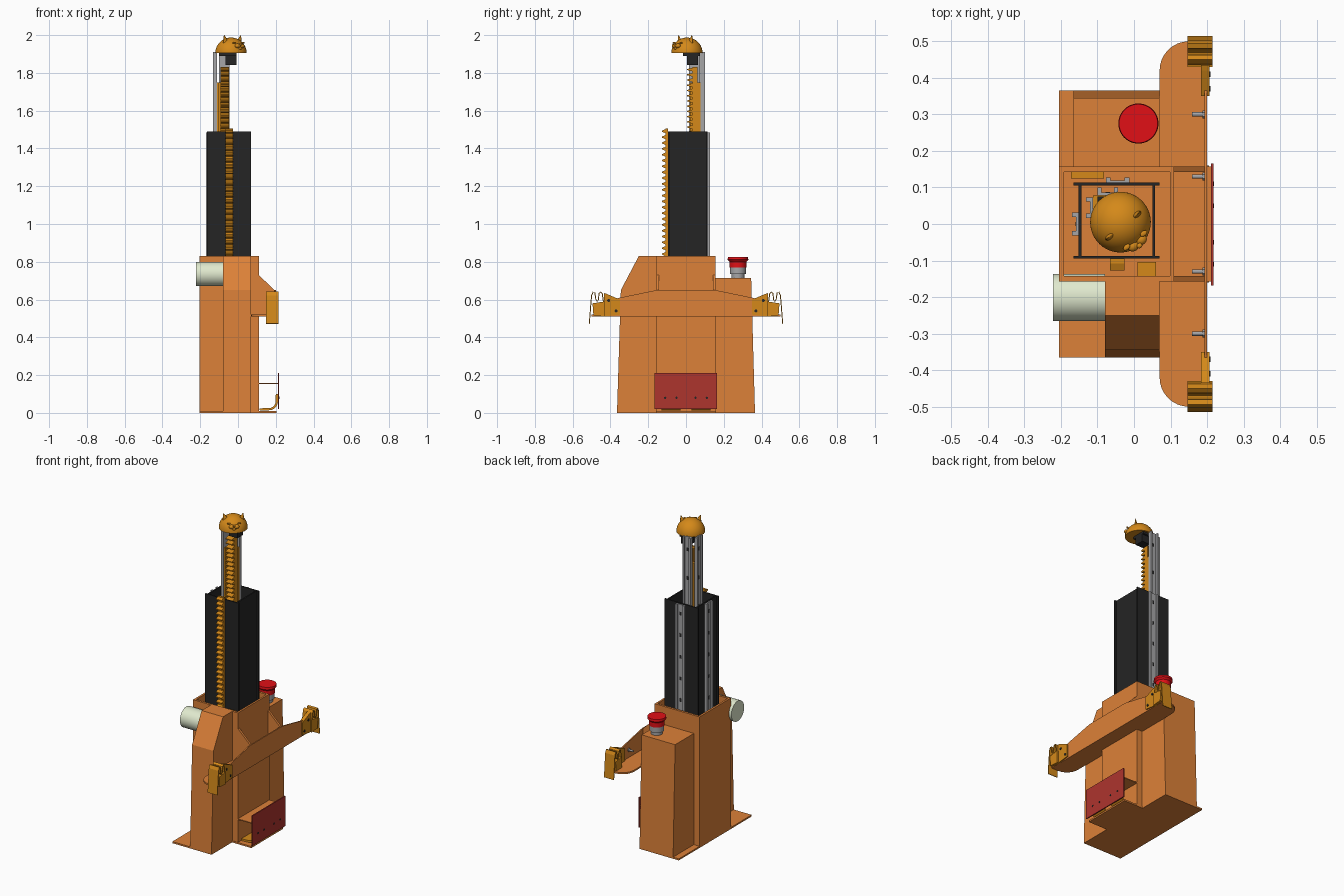
import bpy, bmesh, math
from mathutils import Matrix, Vector

if "Cube" in bpy.data.objects:
    bpy.data.objects.remove(bpy.data.objects["Cube"])


def mat(name, r, g, b):
    m = bpy.data.materials.new(name)
    m.diffuse_color = (r, g, b, 1)
    m.use_nodes = True
    m.node_tree.nodes["Principled BSDF"].inputs["Base Color"].default_value = m.diffuse_color
    return m


ORANGE = mat("orange_paint", 0.72, 0.22, 0.04)
AMBER = mat("amber_plastic", 0.66, 0.25, 0.01)
BLACK = mat("black_panel", 0.018, 0.018, 0.018)
RED = mat("red_button", 0.75, 0.005, 0.008)
BRICK = mat("brick_red_plate", 0.42, 0.035, 0.027)
CREAM = mat("cream_motor", 0.75, 0.82, 0.62)
STEEL = mat("steel", 0.38, 0.38, 0.39)


def finish(name, bm, m, smooth=False):
    bmesh.ops.recalc_face_normals(bm, faces=bm.faces)
    me = bpy.data.meshes.new(name)
    bm.to_mesh(me)
    bm.free()
    if smooth:
        for p in me.polygons:
            p.use_smooth = True
        me.set_sharp_from_angle(angle=math.radians(35))
    ob = bpy.data.objects.new(name, me)
    bpy.context.collection.objects.link(ob)
    me.materials.append(m)
    return ob


def prism(name, pts, axis, a, b, m):
    """Extrude a 2D profile along an axis from a to b."""
    place = {'x': lambda p, t: (t, p[0], p[1]),
             'y': lambda p, t: (p[0], t, p[1]),
             'z': lambda p, t: (p[0], p[1], t)}[axis]
    bm = bmesh.new()
    lo = [bm.verts.new(place(p, a)) for p in pts]
    hi = [bm.verts.new(place(p, b)) for p in pts]
    bm.faces.new(lo)
    bm.faces.new(hi[::-1])
    n = len(pts)
    for i in range(n):
        j = (i + 1) % n
        bm.faces.new((lo[i], lo[j], hi[j], hi[i]))
    return finish(name, bm, m)


def box(name, x0, x1, y0, y1, z0, z1, m):
    return prism(name, [(x0, y0), (x1, y0), (x1, y1), (x0, y1)], 'z', z0, z1, m)


def cyl(name, c, r1, r2, depth, axis, m, seg=48):
    rot = {'x': Matrix.Rotation(math.pi / 2, 4, 'Y'), 'z': Matrix.Identity(4)}[axis]
    bm = bmesh.new()
    bmesh.ops.create_cone(bm, cap_ends=True, segments=seg, radius1=r1, radius2=r2,
                          depth=depth, matrix=Matrix.Translation(c) @ rot)
    return finish(name, bm, m, True)


def ribbon(pts, t):
    """Thicken an open 2D path into a closed profile."""
    v = [Vector(p) for p in pts]
    left, right = [], []
    for i, p in enumerate(v):
        d = (v[min(i + 1, len(v) - 1)] - v[max(i - 1, 0)]).normalized()
        nrm = Vector((-d.y, d.x)) * t / 2
        left.append(tuple(p + nrm))
        right.append(tuple(p - nrm))
    return left + right[::-1]


# Stepped base plate
prism("base_plate", [(-0.205, -0.365), (0.07, -0.365), (0.07, -0.16), (0.205, -0.16),
                     (0.205, 0.16), (0.07, 0.16), (0.07, 0.365), (-0.205, 0.365)],
      'z', 0, 0.01, ORANGE)

# Open-topped central column
for s, x0, x1 in (("rear", -0.205, -0.192), ("front", 0.098, 0.11)):
    box("column_wall_" + s, x0, x1, -0.157, 0.157, 0.01, 0.83, ORANGE)
for s, y0, y1 in (("left", -0.157, -0.143), ("right", 0.143, 0.157)):
    box("column_wall_" + s, -0.192, 0.098, y0, y1, 0.01, 0.83, ORANGE)
box("column_floor", -0.192, 0.098, -0.143, 0.143, 0.6, 0.61, ORANGE)

# Side housings, tapered outward at the foot
prism("motor_housing", [(-0.157, 0.01), (-0.365, 0.01), (-0.345, 0.65), (-0.25, 0.83),
                        (-0.157, 0.83)], 'x', -0.08, 0.07, ORANGE)
prism("button_housing", [(0.157, 0.01), (0.365, 0.01), (0.345, 0.715), (0.157, 0.715)],
      'x', -0.165, 0.07, ORANGE)
cyl("motor", (-0.151, -0.201, 0.735), 0.064, 0.064, 0.142, 'x', CREAM)

# Emergency stop button
E = (0.012, 0.275)
for nm, z0, z1, r1, r2, m in (("collar", 0.715, 0.735, 0.034, 0.034, STEEL),
                              ("ring", 0.735, 0.77, 0.042, 0.042, STEEL),
                              ("neck", 0.77, 0.8, 0.045, 0.045, RED),
                              ("flare", 0.8, 0.811, 0.045, 0.055, RED),
                              ("cap", 0.811, 0.825, 0.055, 0.053, RED)):
    cyl("stop_button_" + nm, (*E, (z0 + z1) / 2), r1, r2, z1 - z0, 'z', m)

# Cross arm: floor with rounded rear corners, face plate, gussets
corner = [(0.15 - 0.08 * math.sin(a), 0.42 + 0.08 * math.cos(a))
          for a in [i * math.pi / 16 for i in range(9)]]
floor = [(0.2, 0.5)] + corner
prism("arm_floor", floor + [(x, -y) for x, y in floor[::-1]], 'z', 0.51, 0.52, ORANGE)
half = [(0.157, 0.65), (0.35, 0.61), (0.43, 0.59), (0.43, 0.51)]
prism("arm_face", half + [(-y, z) for y, z in half[::-1]], 'x', 0.193, 0.2, ORANGE)

for s, side in ((-1, "left"), (1, "right")):
    y0, y1 = sorted((s * 0.143, s * 0.157))
    prism("gusset_" + side, [(0.11, 0.52), (0.193, 0.52), (0.193, 0.65), (0.11, 0.73)],
          'y', y0, y1, ORANGE)
    # Spring clip at the arm tip
    path = [(0.512, 0.472), (0.505, 0.56), (0.5, 0.622), (0.492, 0.64), (0.483, 0.637),
            (0.477, 0.6), (0.47, 0.588), (0.464, 0.6), (0.46, 0.633), (0.451, 0.641),
            (0.443, 0.63), (0.436, 0.58)]
    prism("clip_spring_" + side, [(s * y, z) for y, z in ribbon(path, 0.005)],
          'x', 0.147, 0.215, AMBER)
    prism("clip_block_" + side, [(s * y, z) for y, z in
          [(0.43, 0.51), (0.49, 0.515), (0.495, 0.58), (0.43, 0.59)]], 'x', 0.147, 0.215, AMBER)
    prism("clip_plate_" + side, [(s * y, z) for y, z in
          [(0.35, 0.52), (0.43, 0.51), (0.435, 0.635), (0.42, 0.63), (0.35, 0.6)]],
          'x', 0.184, 0.207, AMBER)
    for i, (y, z) in enumerate([(0.37, 0.54), (0.41, 0.595)]):
        cyl(f"clip_screw_{side}_{i}", (0.207, s * y, z), 0.008, 0.008, 0.005, 'x', BLACK, 16)
    for i, y in enumerate((0.13, 0.3)):
        cyl(f"arm_screw_{side}_{i}", (0.176, s * y, 0.57), 0.006, 0.006, 0.034, 'x', STEEL, 16)
        cyl(f"arm_nut_{side}_{i}", (0.19, s * y, 0.57), 0.011, 0.011, 0.006, 'x', STEEL, 6)
    # Curved foot bracket holding the kick plate
    y0, y1 = sorted((s * 0.03, s * 0.13))
    arc = [(0.165 + 0.04 * math.sin(a), 0.06 - 0.04 * math.cos(a))
           for a in [i * math.pi / 16 for i in range(9)]]
    prism("plate_bracket_" + side, ribbon([(0.115, 0.018)] + arc + [(0.206, 0.1)], 0.012),
          'y', y0, y1, AMBER)
    for i, y in enumerate((0.05, 0.11)):
        cyl(f"plate_screw_{side}_{i}", (0.218, s * y, 0.08), 0.006, 0.006, 0.003, 'x', BLACK, 16)

# Kick plate and its thin shelf
box("kick_plate", 0.211, 0.218, -0.168, 0.165, 0.02, 0.21, BRICK)
box("kick_plate_shelf", 0.11, 0.211, -0.157, 0.157, 0.153, 0.159, ORANGE)

# Black telescoping tower made of four panels
for s, y in (("front", -0.095), ("rear", 0.105)):
    box("tower_panel_" + s, -0.165, 0.07, y, y + 0.008, 0.75, 1.49, BLACK)
for s, x in (("left", -0.152), ("right", 0.05)):
    box("tower_panel_" + s, x, x + 0.008, -0.087, 0.105, 0.75, 1.49, BLACK)


def rack(name, x0, x1, yback, yroot, ytip, z0, z1, n):
    p = (z1 - z0) / n
    pts = [(yback, z1), (yback, z0)]
    for i in range(n):
        z = z0 + i * p
        pts += [(yroot, z), (yroot, z + 0.2 * p), (ytip, z + 0.45 * p),
                (ytip, z + 0.65 * p), (yroot, z + 0.9 * p)]
    return prism(name, pts + [(yroot, z1)], 'x', x0, x1, AMBER)


rack("outer_rack", -0.066, -0.026, -0.095, -0.108, -0.127, 0.7, 1.505, 26)
rack("inner_rack", -0.092, -0.048, 0.062, 0.035, 0.006, 1.0, 1.83, 30)


def rail(name, c, half_w, out, facing, z0, z1):
    """C-section slide rail with dark mounting slots; v points away from the tower."""
    h, lip = half_w, half_w * 0.4
    prof = [(-h, 0), (h, 0), (h, out), (h - lip, out), (h - lip, out * 0.4),
            (lip - h, out * 0.4), (lip - h, out), (-h, out)]

    def place(u, v):
        return (c[0] - v, c[1] + u) if facing == 'x' else (c[0] + u, c[1] + v)
    prism(name, [place(u, v) for u, v in prof], 'z', z0, z1, STEEL)
    for i in range(5):
        z = z0 + (z1 - z0) * (0.1 + 0.2 * i)
        (xa, ya), (xb, yb) = place(-0.006, out * 0.35), place(0.006, out * 0.45)
        box(f"{name}_slot_{i}", min(xa, xb), max(xa, xb), min(ya, yb), max(ya, yb),
            z, z + 0.022, BLACK)


rail("outer_rail_left", (-0.152, 0.0), 0.032, 0.018, 'x', 0.8, 1.485)
rail("outer_rail_rear", (-0.045, 0.113), 0.032, 0.014, 'y', 0.8, 1.485)
rail("inner_rail_left", (-0.112, 0.045), 0.028, 0.02, 'x', 1.0, 1.91)
rail("inner_rail_rear", (-0.072, 0.078), 0.028, 0.022, 'y', 1.0, 1.91)

# Amber angle carrying the inner rails, and guide blocks inside the column
prism("inner_angle", [(-0.112, 0.02), (-0.1, 0.02), (-0.1, 0.062), (-0.045, 0.062),
                      (-0.045, 0.078), (-0.112, 0.078)], 'z', 1.0, 1.75, AMBER)
box("guide_block_rear", -0.172, -0.082, 0.125, 0.143, 0.7, 0.81, AMBER)
box("guide_block_front", 0.01, 0.06, -0.142, -0.104, 0.7, 0.81, AMBER)

# Head mount
box("head_mount_block", -0.066, -0.008, 0.006, 0.064, 1.843, 1.895, BLACK)
box("head_mount_plate", -0.1, -0.008, -0.015, 0.075, 1.89, 1.907, BLACK)

# Domed animal head, turned toward the front right corner
C = Vector((-0.037, 0.005, 1.905))
turn = Matrix.Translation(C) @ Matrix.Rotation(math.radians(-51), 4, 'Z')


def ball(name, loc, size):
    bm = bmesh.new()
    bmesh.ops.create_uvsphere(bm, u_segments=20, v_segments=12, radius=1, matrix=turn
                              @ Matrix.Translation(loc) @ Matrix.Diagonal((*size, 1)))
    return finish(name, bm, AMBER, True)


bm = bmesh.new()
bmesh.ops.create_uvsphere(bm, u_segments=48, v_segments=32, radius=1)
bmesh.ops.bisect_plane(bm, geom=bm.verts[:] + bm.edges[:] + bm.faces[:], plane_co=(0, 0, 0),
                       plane_no=(0, 0, -1), clear_outer=True, dist=1e-5)
bmesh.ops.holes_fill(bm, edges=[e for e in bm.edges if e.is_boundary])
bmesh.ops.transform(bm, matrix=turn @ Matrix.Diagonal((0.083, 0.083, 0.082, 1)), verts=bm.verts)
finish("head_dome", bm, AMBER, True)

for s, side in ((-1, "left"), (1, "right")):
    bm = bmesh.new()
    bmesh.ops.create_cone(bm, cap_ends=True, segments=20, radius1=0.02, radius2=0.002, depth=0.045,
                          matrix=turn @ Matrix.Translation((0.012, s * 0.05, 0.0725))
                          @ Matrix.Rotation(-s * 0.3, 4, 'X') @ Matrix.Diagonal((0.5, 1, 1, 1)))
    finish("ear_" + side, bm, AMBER, True)
    ball("muzzle_" + side, (0.073, s * 0.014, 0.038), (0.014, 0.016, 0.012))
    ball("brow_" + side, (0.064, s * 0.03, 0.054), (0.007, 0.011, 0.004))
ball("nose", (0.083, 0, 0.047), (0.007, 0.008, 0.006))
ball("chin", (0.076, 0, 0.025), (0.01, 0.011, 0.007))
